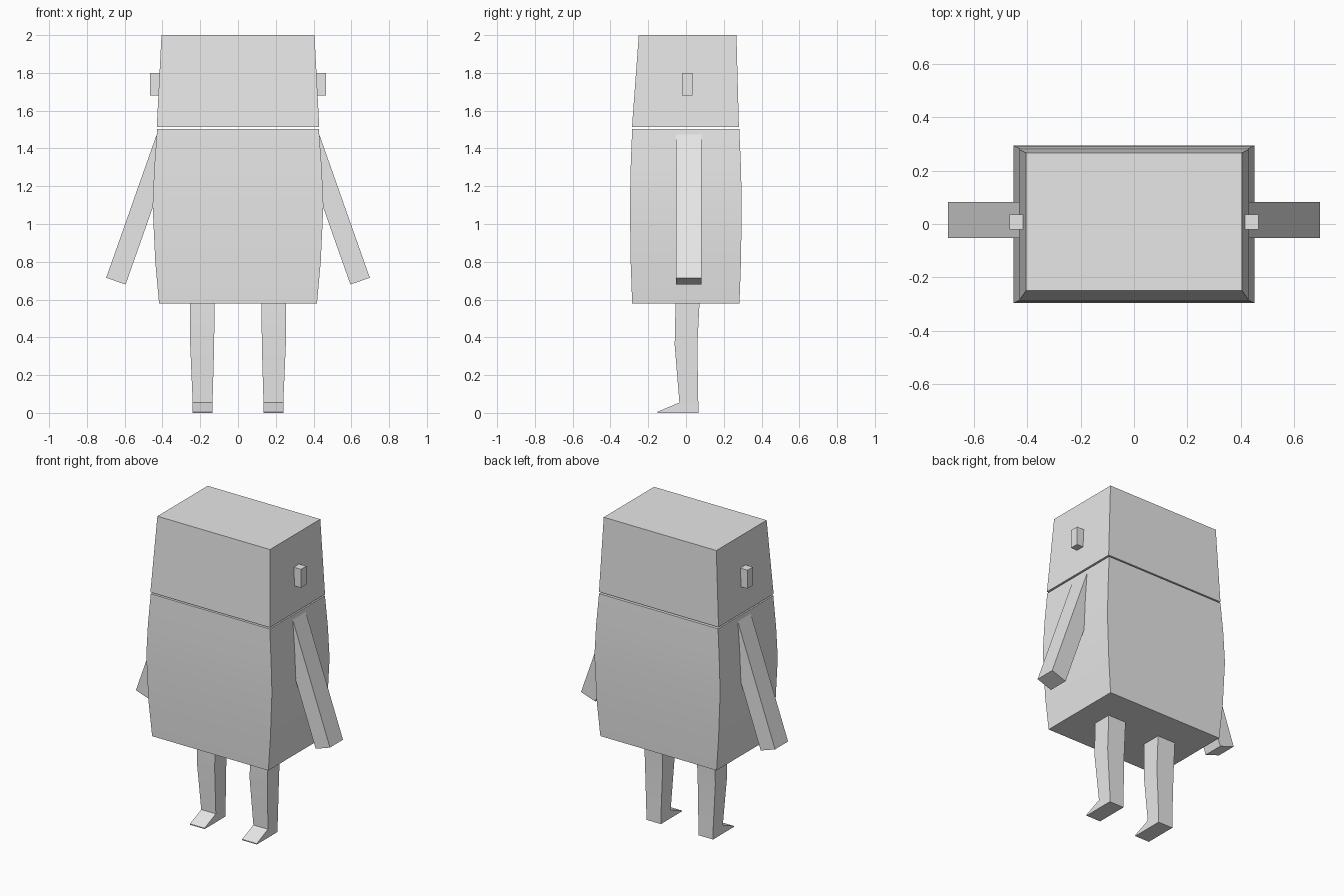
import bpy

if "Cube" in bpy.data.objects:
    bpy.data.objects.remove(bpy.data.objects["Cube"])

grey = bpy.data.materials.new("plain grey")
grey.diffuse_color = (0.8, 0.8, 0.8, 1)
grey.use_nodes = True
grey.node_tree.nodes["Principled BSDF"].inputs["Base Color"].default_value = grey.diffuse_color


def loft(name, rings, smooth=False):
    """Skin equal-length rings of points and cap both ends."""
    n = len(rings[0])
    verts = [p for ring in rings for p in ring]
    faces = [tuple(range(n))[::-1], tuple(range(len(verts) - n, len(verts)))]
    for r in range(len(rings) - 1):
        for i in range(n):
            a, b = r * n + i, r * n + (i + 1) % n
            faces.append((a, b, b + n, a + n))
    mesh = bpy.data.meshes.new(name)
    mesh.from_pydata(verts, [], faces)
    mesh.materials.append(grey)
    obj = bpy.data.objects.new(name, mesh)
    bpy.context.collection.objects.link(obj)
    # consistent outward normals
    bpy.context.view_layer.objects.active = obj
    obj.select_set(True)
    bpy.ops.object.mode_set(mode='EDIT')
    bpy.ops.mesh.select_all(action='SELECT')
    bpy.ops.mesh.normals_make_consistent(inside=False)
    bpy.ops.object.mode_set(mode='OBJECT')
    if smooth:
        bpy.ops.object.shade_smooth_by_angle(angle=0.5)
    obj.select_set(False)
    return obj


def rect(z, x0, x1, y0, y1):
    return [(x0, y0, z), (x1, y0, z), (x1, y1, z), (x0, y1, z)]


# Head: tapered block, separated from the body by a thin gap
loft("head", [rect(1.513, -0.43, 0.43, -0.286, 0.28),
              rect(2.0, -0.405, 0.405, -0.25, 0.267)])

# Body: gently bulging block (z, half width, front y, back y)
body = [(0.58, 0.418, -0.285, 0.283), (0.8, 0.438, -0.293, 0.291),
        (1.1, 0.452, -0.297, 0.295), (1.3, 0.443, -0.293, 0.291),
        (1.503, 0.428, -0.285, 0.282)]
loft("body", [rect(z, -w, w, f, b) for z, w, f, b in body], smooth=True)

for side, s in (("left", -1), ("right", 1)):
    # Ear: small peg on the side of the head
    loft(side + "_ear", [rect(z, *sorted((s * 0.415, s * 0.467)), -0.02, 0.035)
                         for z in (1.68, 1.80)])

    # Arm: straight bar swung outward from the shoulder
    outline = [(0.43, 1.475), (0.698, 0.715), (0.595, 0.68), (0.327, 1.44)]
    loft(side + "_arm", [[(s * x, y, z) for x, z in outline]
                         for y in (-0.052, 0.082)])

    # Leg: bent column, narrowing to the ankle (z, inner x, outer x, front, back)
    leg = [(0.0, 0.135, 0.24, -0.035, 0.065), (0.055, 0.135, 0.24, -0.035, 0.065),
           (0.36, 0.126, 0.253, -0.06, 0.06), (0.59, 0.125, 0.254, -0.055, 0.072)]
    loft(side + "_leg", [rect(z, *sorted((s * a, s * b)), f, k)
                         for z, a, b, f, k in leg], smooth=True)

    # Foot: wedge toe
    toe = [(-0.035, 0.055), (-0.15, 0.006), (-0.15, 0.0), (-0.035, 0.0)]
    loft(side + "_foot", [[(s * x, y, z) for y, z in toe] for x in (0.135, 0.24)])
